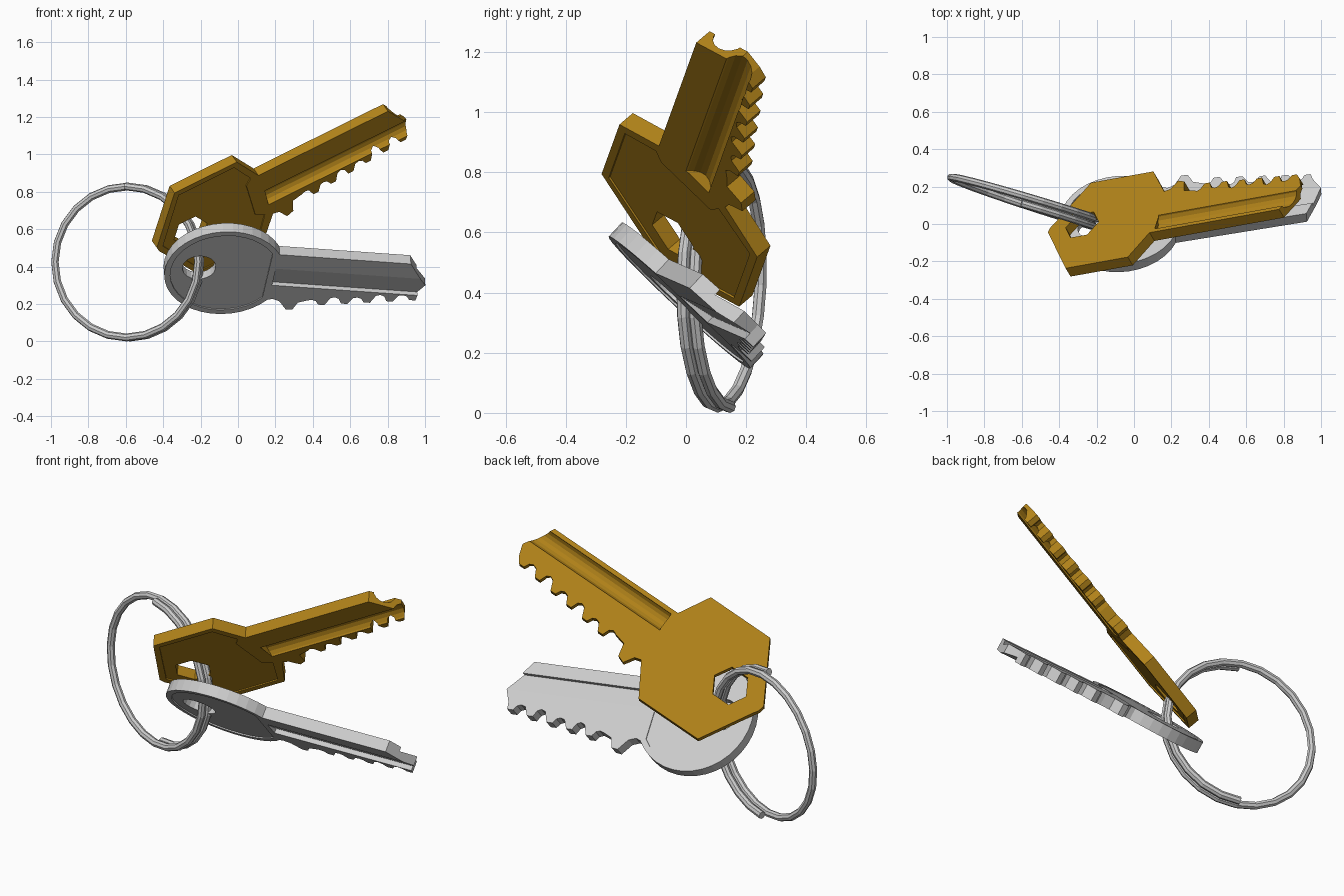
import bpy, bmesh, math
from mathutils import Vector, Matrix

if "Cube" in bpy.data.objects:
    bpy.data.objects.remove(bpy.data.objects["Cube"])

T = 0.064                                   # key thickness


def frame(origin, u, v):
    """Key frame: u along the blade, v towards the teeth, n out of the back."""
    u = Vector(u).normalized()
    n = u.cross(Vector(v)).normalized()
    v = n.cross(u)
    m = Matrix((u, v, n)).transposed().to_4x4()
    m.translation = origin
    return m


def solid(name, rings, mat):
    """Closed solid lofted between two matching loops of points."""
    bm = bmesh.new()
    a, b = [[bm.verts.new(p) for p in ring] for ring in rings]
    k = len(a)
    bm.faces.new(a)
    bm.faces.new(b[::-1])
    for i in range(k):
        bm.faces.new((a[i], b[i], b[(i + 1) % k], a[(i + 1) % k]))
    bmesh.ops.recalc_face_normals(bm, faces=bm.faces)
    me = bpy.data.meshes.new(name)
    bm.to_mesh(me)
    bm.free()
    ob = bpy.data.objects.new(name, me)
    bpy.context.collection.objects.link(ob)
    ob.matrix_world = mat
    return ob


def plate(name, pts, z0, z1, mat):
    return solid(name, [[(x, y, z) for x, y in pts] for z in (z0, z1)], mat)


def channel(name, profile, x0, x1, slant, mat):
    """Groove cutter: (v, n) profile swept along the blade; the start is slanted."""
    return solid(name, [[(x0 + slant * abs(z), y, z) for y, z in profile],
                        [(x1, y, z) for y, z in profile]], mat)


def cut(ob, cutters):
    for c in cutters:
        c.hide_render = True
        mod = ob.modifiers.new("cut", 'BOOLEAN')
        mod.operation, mod.solver, mod.object = 'DIFFERENCE', 'EXACT', c
    bpy.context.view_layer.update()
    ev = ob.evaluated_get(bpy.context.evaluated_depsgraph_get())
    me = bpy.data.meshes.new_from_object(ev)
    ob.modifiers.clear()
    ob.data = me
    for c in cutters:
        bpy.data.objects.remove(c)


def arc(cx, cy, r, a0, a1, k):
    return [(cx + r * math.cos(math.radians(a0 + (a1 - a0) * i / k)),
             cy + r * math.sin(math.radians(a0 + (a1 - a0) * i / k))) for i in range(k + 1)]


def teeth(u0, u1, v0, v1, count, depth):
    """Row of blunt teeth with round valleys, running from the tip back to the head."""
    pts, p = [], (u1 - u0) / count
    for i in range(count):
        s = u1 - i * p
        tip = v1 + (v0 - v1) * i / (count - 1)
        d = depth * (1.0 if i % 2 else 0.75)
        pts += [(s, tip), (s - 0.28 * p, tip), (s - 0.42 * p, tip - 0.75 * d),
                (s - 0.6 * p, tip - d), (s - 0.8 * p, tip - 0.8 * d)]
    return pts


# Gold key: hexagonal head and blade in one outline
gold = frame((-0.118, 0.0, 0.675), (0.885, 0.159, 0.439), (0.210, 0.704, -0.678))
outline = [(0.28, -0.16), (1.063, -0.16), (1.155, 0.0), (1.135, 0.06)]
outline += teeth(0.46, 1.11, 0.155, 0.095, 6, 0.05)
outline += [(0.42, 0.13), (0.405, 0.20), (0.365, 0.215), (0.33, 0.16), (0.295, 0.15),
            (0.188, 0.325), (-0.188, 0.325), (-0.345, 0.05), (-0.362, 0.025),
            (-0.37, -0.01), (-0.188, -0.325), (0.188, -0.325)]
gold_key = plate("gold_key", outline, -T / 2, T / 2, gold)
recess = [(0.165, -0.295), (0.235, -0.165), (0.2, -0.13), (0.2, 0.1), (0.25, 0.13),
          (0.165, 0.295), (-0.17, 0.295), (-0.335, 0.0), (-0.17, -0.295)]
cut(gold_key, [
    plate("hole", arc(-0.165, 0, 0.1, 0, 300, 5), -0.1, 0.1, gold),
    plate("front_recess", recess, -0.1, -T / 2 + 0.007, gold),
    channel("front_groove", arc(0.02, -T / 2 - 0.012, 0.056, 0, 360, 16)[:-1], 0.27, 1.3, 0.5, gold),
    channel("back_groove", arc(-0.085, T / 2 + 0.012, 0.054, 0, 360, 16)[:-1], 0.29, 1.3, 0.5, gold),
])
brass = bpy.data.materials.new("brass")
brass.diffuse_color = (0.45, 0.23, 0.01, 1)
brass.use_nodes = True
brass.node_tree.nodes["Principled BSDF"].inputs["Base Color"].default_value = brass.diffuse_color
gold_key.data.materials.clear()
gold_key.data.materials.append(brass)

# Silver key: round head and blade in one outline
silver = frame((-0.075, 0.0, 0.39), (0.985, 0.158, -0.069), (-0.164, 0.715, -0.68))
outline = [(0.985, -0.17), (1.092, 0.0), (1.06, 0.07)]
outline += teeth(0.455, 1.055, 0.195, 0.11, 5, 0.045)
outline += [(0.43, 0.19), (0.41, 0.245), (0.375, 0.25), (0.33, 0.19), (0.29, 0.175)]
outline += arc(0, 0, 0.322, 35, 328, 30)
silver_key = plate("silver_key", outline, -T / 2, T / 2, silver)
recess = arc(0, 0, 0.29, 36, 324, 28)
cut(silver_key, [
    plate("hole", arc(-0.14, -0.02, 0.09, 0, 342, 19), -0.1, 0.1, silver),
    plate("front_recess", recess, -0.1, -T / 2 + 0.007, silver),
    plate("back_recess", recess, T / 2 - 0.005, 0.1, silver),
    channel("front_groove", [(-0.06, -T / 2), (0.07, -0.006), (0.07, -0.08), (-0.06, -0.08)],
            0.27, 1.3, 0, silver),
    channel("back_groove", [(-0.10, 0.008), (-0.10, 0.08), (0.0, 0.08), (0.0, T / 2)],
            0.27, 1.3, 0, silver),
])

# Split ring: one and a half turns, doubled on the side that holds the keys
e = Vector((0.955, -0.297, 0)).normalized()
w = Vector((0, 0.03, 1)).normalized()
n = w.cross(e).normalized()
centre, R, STEPS, GAP = Vector((-0.593, 0.128, 0.425)), 0.404, 36, 0.042
curve = bpy.data.curves.new("split_ring", 'CURVE')
curve.dimensions = '3D'
curve.bevel_depth, curve.bevel_resolution, curve.use_fill_caps = 0.021, 2, True
path = curve.splines.new('POLY')
path.points.add(STEPS)
path.use_smooth = False
for i, pt in enumerate(path.points):
    a = math.pi / 2 - 3 * math.pi * i / STEPS
    off = GAP * 1.5 * (i / STEPS - 0.5)
    pt.co = (*(centre + R * (math.cos(a) * e + math.sin(a) * w) + off * n), 1)
tmp = bpy.data.objects.new("ring_path", curve)
bpy.context.collection.objects.link(tmp)
bpy.context.view_layer.update()
mesh = bpy.data.meshes.new_from_object(tmp.evaluated_get(bpy.context.evaluated_depsgraph_get()))
bpy.data.objects.remove(tmp)
bpy.context.collection.objects.link(bpy.data.objects.new("split_ring", mesh))
